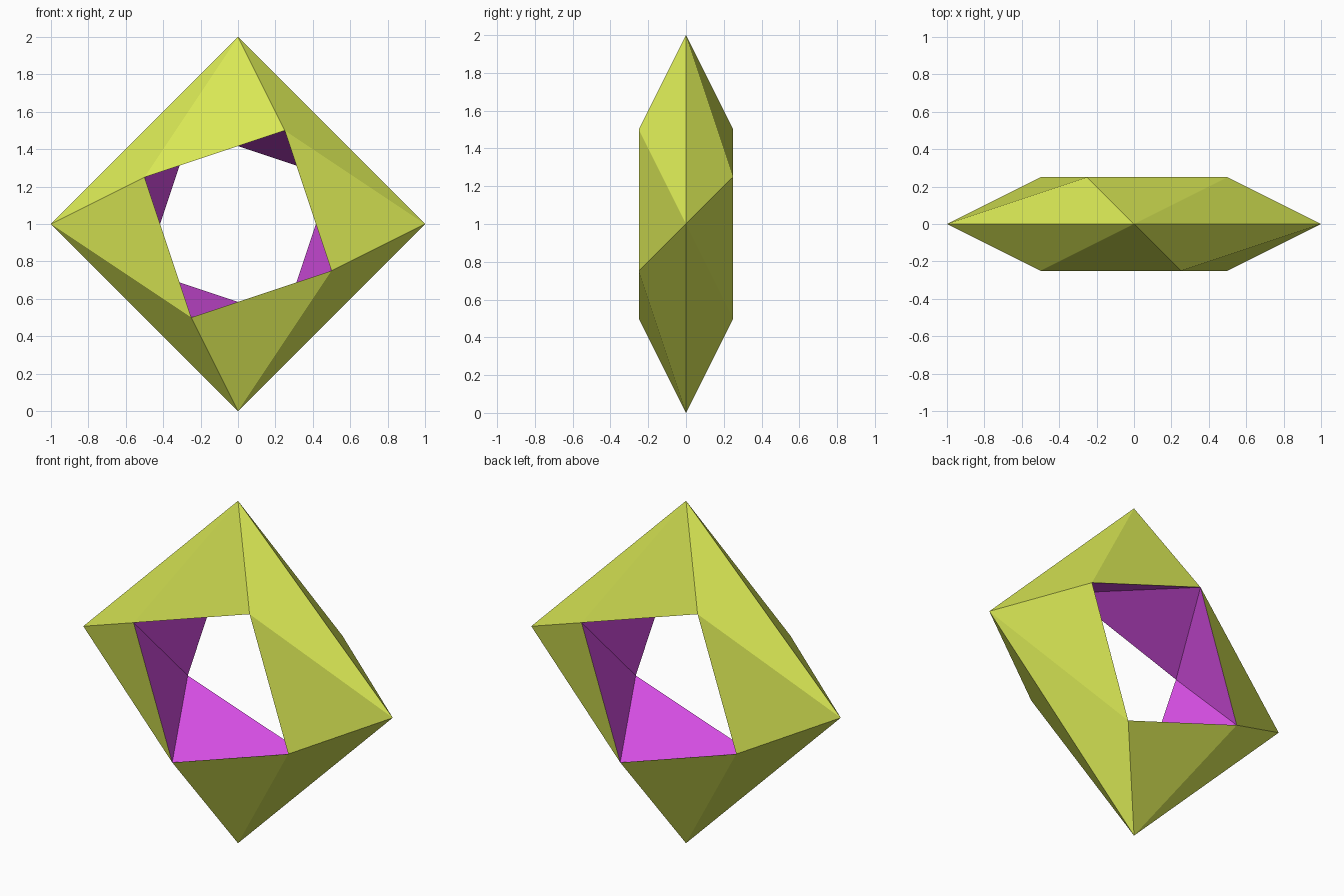
import bpy, bmesh
from math import pi
from mathutils import Matrix, Vector

if "Cube" in bpy.data.objects:
    bpy.data.objects.remove(bpy.data.objects["Cube"])


def material(name, rgb):
    m = bpy.data.materials.new(name)
    m.diffuse_color = (*rgb, 1)
    m.use_nodes = True
    m.node_tree.nodes["Principled BSDF"].inputs["Base Color"].default_value = m.diffuse_color
    return m


def ring(bm, point):
    # four copies of a point, turned clockwise about the y axis, lifted to z = 1
    return [bm.verts.new(Matrix.Rotation(k * pi / 2, 3, 'Y') @ Vector(point) + Vector((0, 0, 1)))
            for k in range(4)]


bm = bmesh.new()
outer = ring(bm, (0, 0, 1))
front = ring(bm, (0.25, -0.25, 0.5))
back = ring(bm, (-0.25, 0.25, 0.5))

for k in range(4):
    p, n = (k - 1) % 4, (k + 1) % 4
    # front and back frame facets
    for tri in ((outer[p], outer[k], front[p]), (outer[k], front[k], front[p]),
                (outer[n], outer[k], back[n]), (outer[k], back[k], back[n])):
        bm.faces.new(tri)
    # twisted wall of the opening
    for tri in ((back[k], front[k], back[n]), (front[k], back[n], front[n])):
        bm.faces.new(tri).material_index = 1

bmesh.ops.recalc_face_normals(bm, faces=bm.faces)
mesh = bpy.data.meshes.new("twisted_square_frame")
bm.to_mesh(mesh)
bm.free()
mesh.materials.append(material("yellow_green", (0.69, 0.80, 0.09)))
mesh.materials.append(material("purple", (0.70, 0.08, 0.80)))
bpy.context.collection.objects.link(bpy.data.objects.new("twisted_square_frame", mesh))
